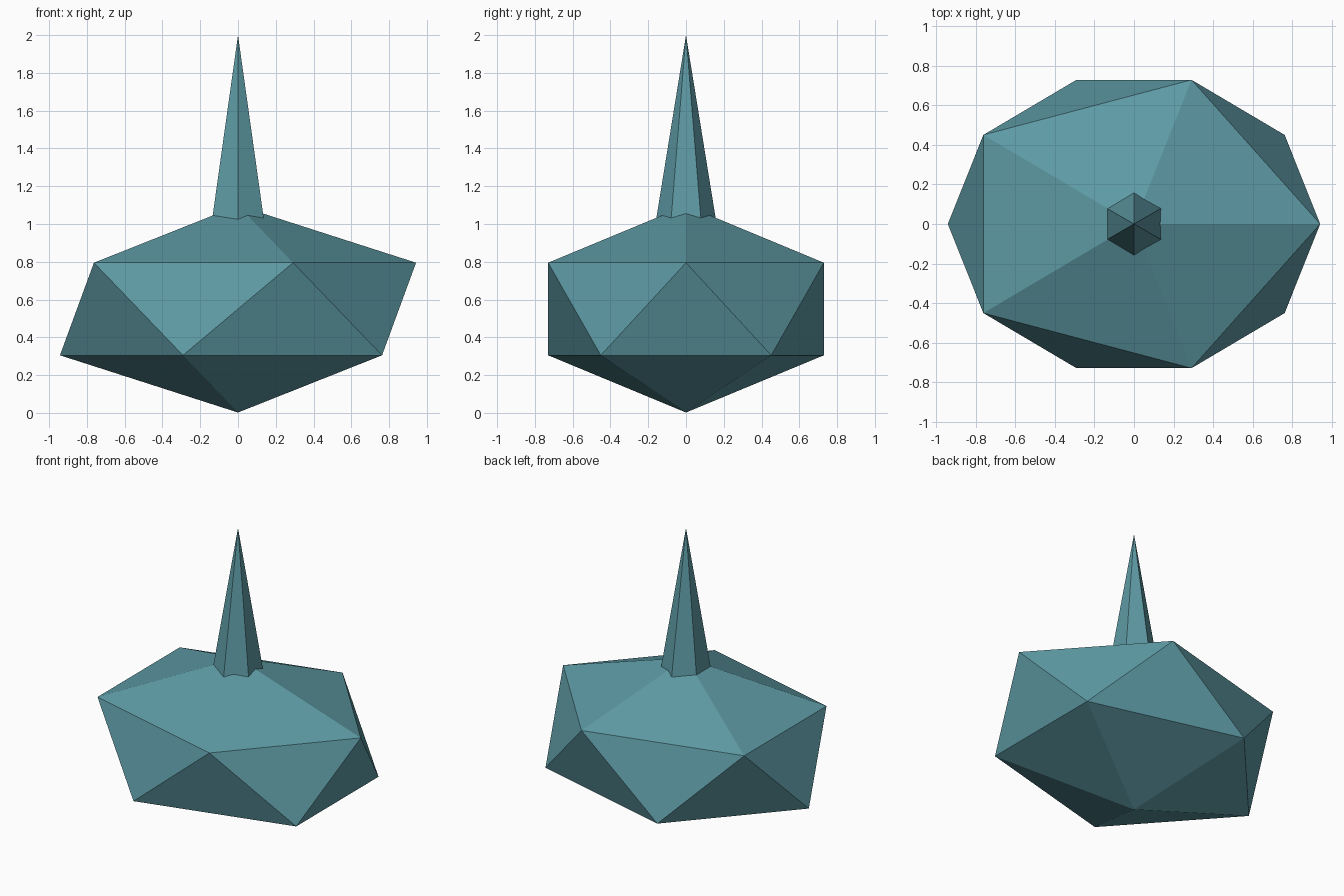
import bpy

cube = bpy.data.objects.get("Cube")
if cube:
    bpy.data.objects.remove(cube, do_unlink=True)

# Single flat colour
teal = bpy.data.materials.new("muted_teal")
teal.use_nodes = True
colour = (0.11, 0.32, 0.37, 1)
teal.diffuse_color = colour
teal.node_tree.nodes["Principled BSDF"].inputs["Base Color"].default_value = colour


def finish(name):
    obj = bpy.context.object
    obj.name = name
    obj.data.materials.clear()
    obj.data.materials.append(teal)
    bpy.ops.object.transform_apply(location=False, rotation=True, scale=True)
    bpy.ops.object.shade_flat()


# Squashed twenty-sided body
BODY_HALF = 0.548
bpy.ops.mesh.primitive_ico_sphere_add(subdivisions=1, radius=1, location=(0, 0, BODY_HALF + 0.002))
bpy.context.object.scale = (1.054, 0.858, BODY_HALF)
finish("faceted_body")

# Six-sided spike sunk slightly into the top
BASE, TIP = 1.0, 2.0
bpy.ops.mesh.primitive_cone_add(vertices=6, radius1=0.162, radius2=0, depth=TIP - BASE,
                                location=(0, 0, (BASE + TIP) / 2))
finish("top_spike")
